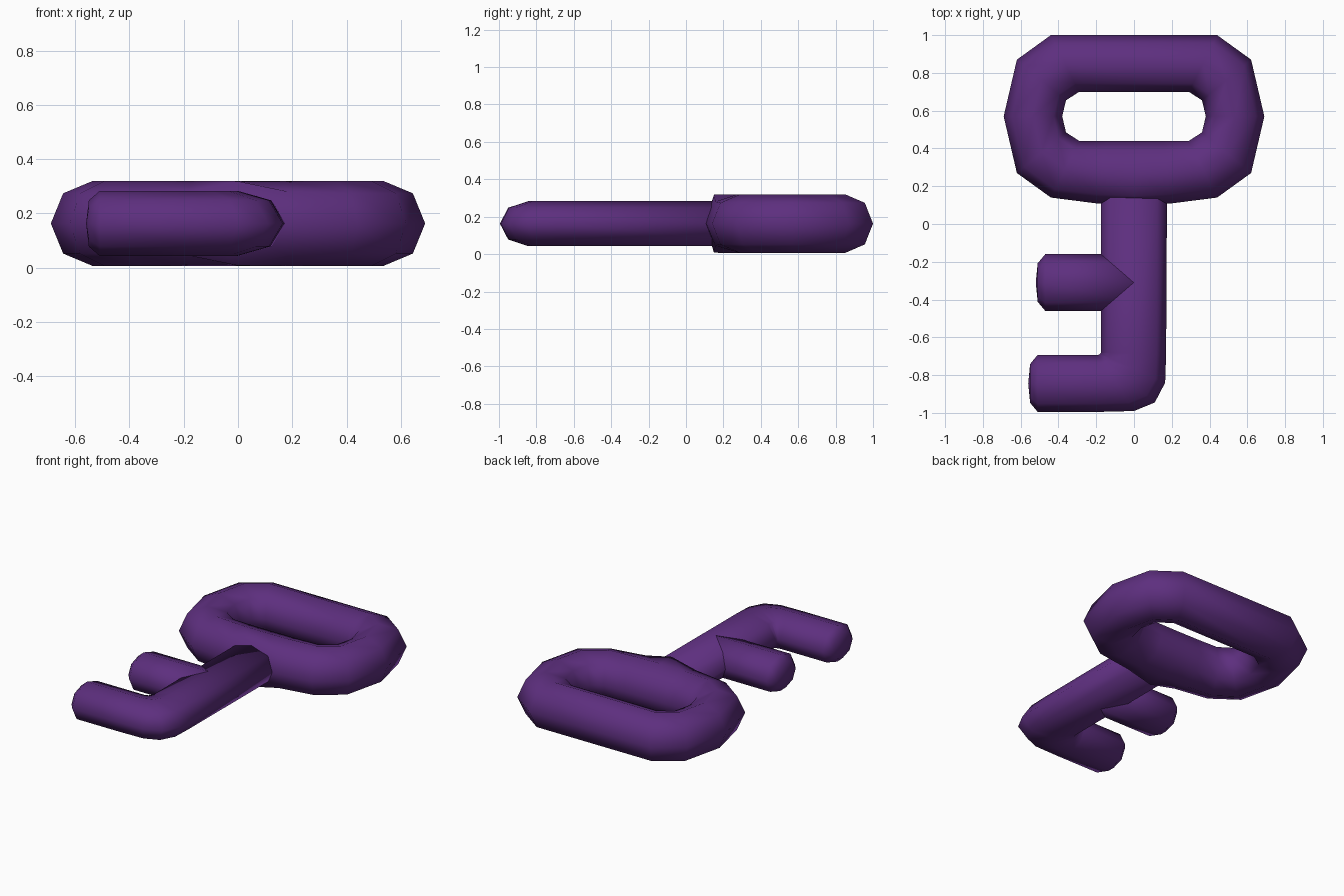
import bpy, bmesh, math

if "Cube" in bpy.data.objects:
    bpy.data.objects.remove(bpy.data.objects["Cube"])

MID_Z = 0.163
mat = bpy.data.materials.new("purple")
mat.diffuse_color = (0.11, 0.028, 0.21, 1)
mat.use_nodes = True
mat.node_tree.nodes["Principled BSDF"].inputs["Base Color"].default_value = mat.diffuse_color


def loft(name, sections, closed=False, tip=None):
    """Octagonal tube; each section is (outer xy, inner xy, half height, diagonal factor)."""
    bm = bmesh.new()
    rings = []
    for (ox, oy), (ix, iy), h, d in sections:
        ring = []
        for k in range(8):
            a = math.tau * k / 8
            c, s = math.cos(a), math.sin(a)
            if k % 2 and c > 0:
                s *= d
            t = (1 - c) / 2
            ring.append(bm.verts.new((ox + (ix - ox) * t, oy + (iy - oy) * t, MID_Z + h * s)))
        rings.append(ring)
    pairs = list(zip(rings, rings[1:]))
    if closed:
        pairs.append((rings[-1], rings[0]))
    for a, b in pairs:
        for k in range(8):
            n = (k + 1) % 8
            bm.faces.new((a[k], a[n], b[n], b[k]))
    if not closed:
        bm.faces.new(rings[0])
        pole = bm.verts.new((*tip, MID_Z))
        for k in range(8):
            bm.faces.new((rings[-1][k], rings[-1][(k + 1) % 8], pole))
    bmesh.ops.recalc_face_normals(bm, faces=bm.faces)
    me = bpy.data.meshes.new(name)
    bm.to_mesh(me)
    bm.free()
    ob = bpy.data.objects.new(name, me)
    bpy.context.collection.objects.link(ob)
    me.materials.append(mat)
    me.shade_smooth()
    return ob


def tooth_end(x, top, bottom):
    """Rounded end of a tooth: full ring, then a smaller one."""
    m, r = (top + bottom) / 2, (top - bottom) / 2 * 0.68
    return [((x + 0.05, bottom), (x + 0.05, top), 0.12, 1),
            ((x + 0.01, m - r), (x + 0.01, m + r), 0.085, 1)]


# Bow: closed ring, right half mirrored, with a raised centre where the shaft meets
H = 0.157
right = [((0.44, 1.0), (0.29, 0.70), H, 1),
         ((0.62, 0.87), (0.36, 0.655), H, 1),
         ((0.69, 0.57), (0.38, 0.57), H, 1),
         ((0.62, 0.27), (0.36, 0.485), H, 1),
         ((0.44, 0.14), (0.29, 0.44), H, 1),
         ((0.19, 0.108), (0.15, 0.44), H, 1.06)]
left = [((-o[0], o[1]), (-i[0], i[1]), h, d) for o, i, h, d in reversed(right)]
loft("bow", right + [((0, 0.10), (0, 0.44), H, 1.4)] + left, closed=True)

# Shaft bending into the end tooth
S = 0.12
loft("shaft_and_end_tooth",
     [((0.175, 0.22), (-0.175, 0.22), S, 1),
      ((0.17, -0.69), (-0.175, -0.68), S, 1),
      ((0.165, -0.84), (-0.179, -0.687), S, 1),
      ((0.11, -0.945), (-0.184, -0.691), S, 1),
      ((0.0, -0.99), (-0.19, -0.693), S, 1),
      ((-0.2, -0.995), (-0.2, -0.693), S, 1)] + tooth_end(-0.56, -0.693, -0.995),
     tip=(-0.56, -0.844))

# Inner tooth
loft("inner_tooth", [((0, -0.46), (0, -0.16), S, 1)] + tooth_end(-0.52, -0.16, -0.46),
     tip=(-0.52, -0.31))
